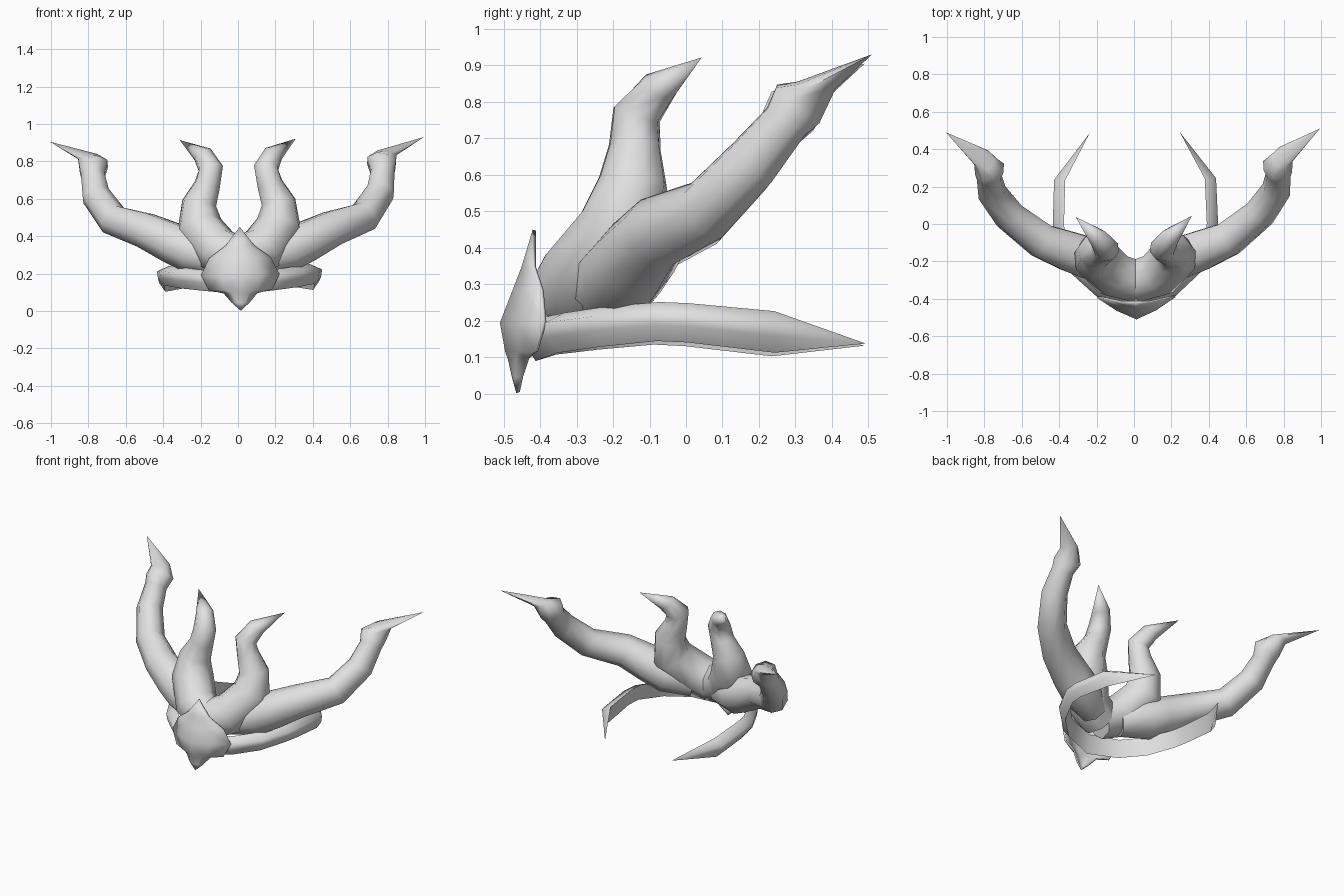
import bpy, bmesh, math
from mathutils import Vector

cube = bpy.data.objects.get("Cube")
if cube:
    bpy.data.objects.remove(cube)

grey = bpy.data.materials.new("light_grey")
grey.use_nodes = True
grey.diffuse_color = (0.75, 0.75, 0.75, 1)
grey.node_tree.nodes["Principled BSDF"].inputs["Base Color"].default_value = (0.75, 0.75, 0.75, 1)


def finish(name, bm, angle, thickness=0):
    """Turn one half into a mirrored, shaded object with the crown's slight tilt."""
    bmesh.ops.recalc_face_normals(bm, faces=bm.faces)
    mesh = bpy.data.meshes.new(name)
    bm.to_mesh(mesh)
    bm.free()
    mesh.materials.append(grey)
    obj = bpy.data.objects.new(name, mesh)
    bpy.context.collection.objects.link(obj)
    obj.location.x = 0.0105
    obj.rotation_euler = (0, -0.0125, 0.01)
    mirror = obj.modifiers.new("mirror", 'MIRROR')
    mirror.use_clip = True
    if thickness:
        solid = obj.modifiers.new("thickness", 'SOLIDIFY')
        solid.thickness = thickness
        solid.offset = -1
    bpy.ops.object.select_all(action='DESELECT')
    obj.select_set(True)
    bpy.context.view_layer.objects.active = obj
    bpy.ops.object.shade_smooth_by_angle(angle=math.radians(angle))


def loft(rings, tip, cap):
    """Skin closed rings and close the far end in a point."""
    bm = bmesh.new()
    loops = [[bm.verts.new(p) for p in ring] for ring in rings]
    n = len(loops[0])
    for a, b in zip(loops, loops[1:]):
        for i in range(n):
            j = (i + 1) % n
            bm.faces.new((a[i], a[j], b[j], b[i]))
    point = bm.verts.new(tip)
    for i in range(n):
        bm.faces.new((loops[-1][i], loops[-1][(i + 1) % n], point))
    if cap:
        bm.faces.new(loops[0])
    return bm


def horn(name, path, tip, last_normal, sides=8):
    """Round horn along (x, y, z, radius) stations with a pointed tip."""
    points = [Vector(p[:3]) for p in path] + [Vector(tip)]
    side = Vector((0, -1, 0.3))
    rings = []
    for k, station in enumerate(path):
        normal = (points[k + 1] - points[k]).normalized()
        if k:
            normal += (points[k] - points[k - 1]).normalized()
        if k == len(path) - 1:
            normal = Vector(last_normal)
        normal.normalize()
        side = (side - normal * side.dot(normal)).normalized()
        other = normal.cross(side)
        turns = [math.tau * i / sides for i in range(sides)]
        rings.append([points[k] + station[3] * (side * math.cos(t) + other * math.sin(t))
                      for t in turns])
    finish(name, loft(rings, tip, True), 60)


# Wide outer horns sweeping out, up and back
horn("outer_horns", [
    (0.10, -0.25, 0.275, 0.09), (0.25, -0.18, 0.32, 0.12), (0.35, -0.145, 0.365, 0.115),
    (0.50, -0.085, 0.437, 0.1), (0.67, 0.05, 0.495, 0.087), (0.76, 0.175, 0.625, 0.079),
    (0.775, 0.265, 0.735, 0.068), (0.77, 0.3, 0.785, 0.083), (0.80, 0.35, 0.836, 0.057)],
    (1.0, 0.50, 0.918), (0.2, 0.1, 0.95))

# Upright inner horns joined at the centre
horn("inner_horns", [
    (0.0, -0.305, 0.28, 0.12), (0.12, -0.27, 0.33, 0.128), (0.215, -0.17, 0.455, 0.125),
    (0.212, -0.145, 0.58, 0.095), (0.168, -0.14, 0.675, 0.072), (0.148, -0.135, 0.765, 0.068),
    (0.19, -0.075, 0.84, 0.053)],
    (0.31, 0.04, 0.918), (0.5, 0.4, 0.75))

# Side bands: thin bevelled strip wrapping backward, stations are x, y, top z, bottom z
stations = [(0, -0.43, 0.21, 0.09), (0.2, -0.37, 0.22, 0.11), (0.33, -0.25, 0.235, 0.125),
            (0.41, -0.09, 0.247, 0.14), (0.422, 0.0, 0.244, 0.136), (0.413, 0.24, 0.222, 0.108)]
rings = []
for k, (x, y, top, bottom) in enumerate(stations):
    a, b = stations[max(k - 1, 0)], stations[min(k + 1, len(stations) - 1)]
    out = Vector((b[1] - a[1], a[0] - b[0], 0)).normalized()
    if k == 0:
        out = Vector((0, -1, 0))
    base = Vector((x, y, 0))
    profile = [(-0.04, top), (0.02, top * 0.75 + bottom * 0.25),
               (0.014, top * 0.4 + bottom * 0.6), (-0.018, bottom)]
    rings.append([base + out * d + Vector((0, 0, z)) for d, z in profile])
finish("side_bands", loft(rings, (0.24, 0.49, 0.135), False), 75)

# Front plate: pointed shield, rows are z, ridge y, rim x, rim y
rows = [(0.35, -0.45, 0.078, -0.42), (0.285, -0.475, 0.165, -0.40),
        (0.195, -0.51, 0.21, -0.393), (0.113, -0.495, 0.17, -0.415),
        (0.095, -0.488, 0.09, -0.435), (0.045, -0.477, 0.048, -0.455)]
bm = bmesh.new()
grid = []
for z, ridge, x, rim in rows:
    grid.append([bm.verts.new((0, ridge, z)),
                 bm.verts.new((x / 2, ridge * 0.6 + rim * 0.4, z)),
                 bm.verts.new((x, rim, z))])
for a, b in zip(grid, grid[1:]):
    for i in range(2):
        bm.faces.new((a[i], b[i], b[i + 1], a[i + 1]))
for row, tip in ((grid[0], (0, -0.42, 0.45)), (grid[-1], (0, -0.465, 0.002))):
    point = bm.verts.new(tip)
    for i in range(2):
        bm.faces.new((row[i], row[i + 1], point))
finish("front_plate", bm, 40, 0.01)
